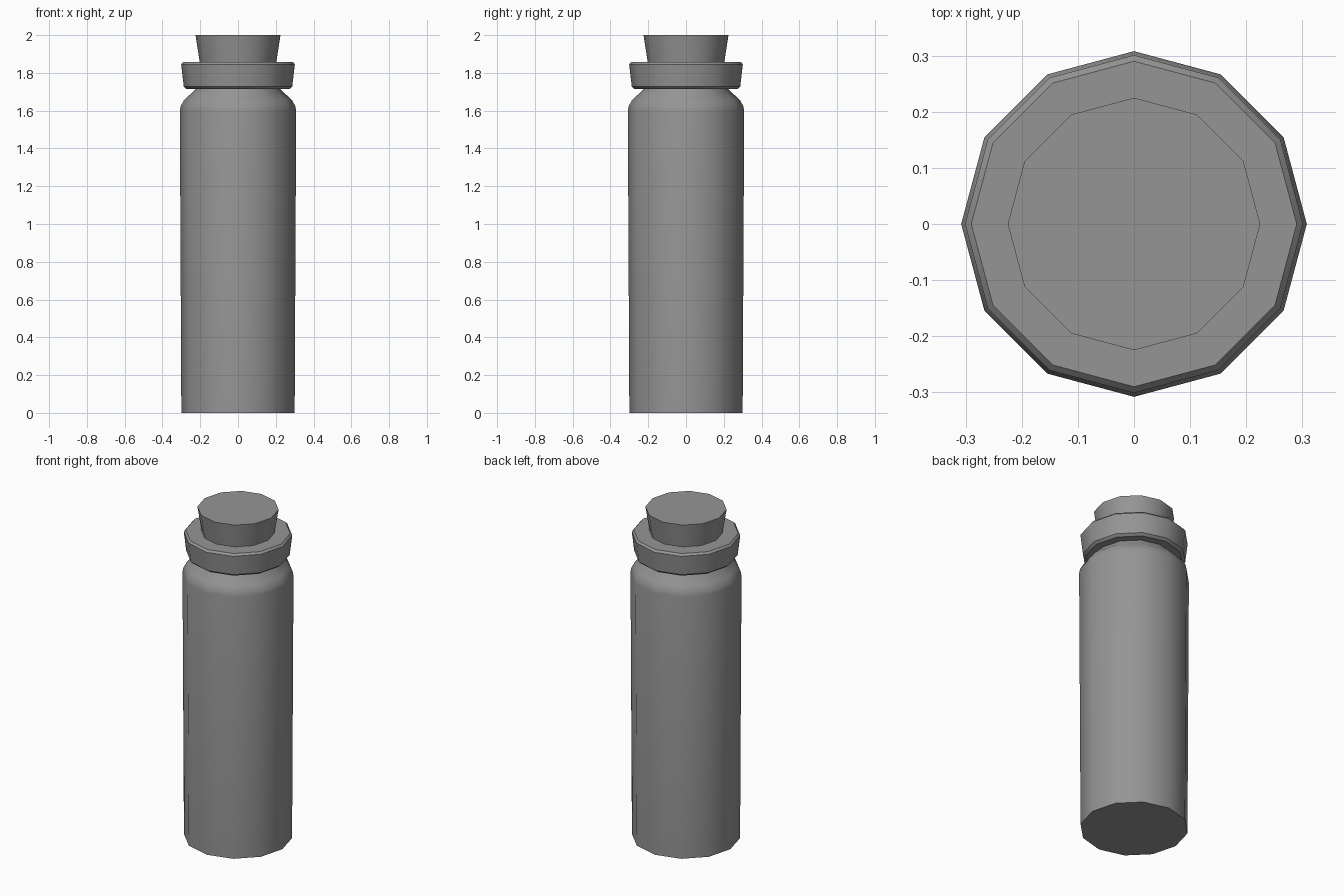
import bpy, bmesh, math

SIDES = 12

cube = bpy.data.objects.get("Cube")
if cube:
    bpy.data.objects.remove(cube, do_unlink=True)

grey = bpy.data.materials.new("mid grey")
grey.use_nodes = True
colour = (0.3, 0.3, 0.3, 1)
grey.diffuse_color = colour
grey.node_tree.nodes["Principled BSDF"].inputs["Base Color"].default_value = colour


def turned(name, profile, angle):
    """Closed solid of revolution from (radius, height) points, bottom to top."""
    bm = bmesh.new()
    rings = []
    for r, z in profile:
        turns = [2 * math.pi * i / SIDES for i in range(SIDES)]
        rings.append([bm.verts.new((r * math.cos(a), r * math.sin(a), z)) for a in turns])
    for low, high in zip(rings, rings[1:]):
        for i in range(SIDES):
            j = (i + 1) % SIDES
            bm.faces.new((low[i], low[j], high[j], high[i]))
    bm.faces.new(rings[0][::-1])
    bm.faces.new(rings[-1])
    mesh = bpy.data.meshes.new(name)
    bm.to_mesh(mesh)
    bm.free()
    mesh.materials.append(grey)
    obj = bpy.data.objects.new(name, mesh)
    bpy.context.collection.objects.link(obj)
    bpy.ops.object.select_all(action="DESELECT")
    obj.select_set(True)
    bpy.context.view_layer.objects.active = obj
    bpy.ops.object.shade_smooth_by_angle(angle=math.radians(angle))
    return obj


# Bottle body with rounded shoulder and short neck
turned("bottle_body", [(0.3, 0), (0.308, 1.6), (0.303, 1.625), (0.285, 1.657),
                       (0.225, 1.712), (0.215, 1.76)], 40)

# Flared lip ring with narrow bevels
turned("bottle_lip", [(0.272, 1.714), (0.287, 1.727), (0.301, 1.845), (0.29, 1.857)], 31)

# Tapered stopper
turned("stopper", [(0.2, 1.84), (0.225, 2.0)], 31)
